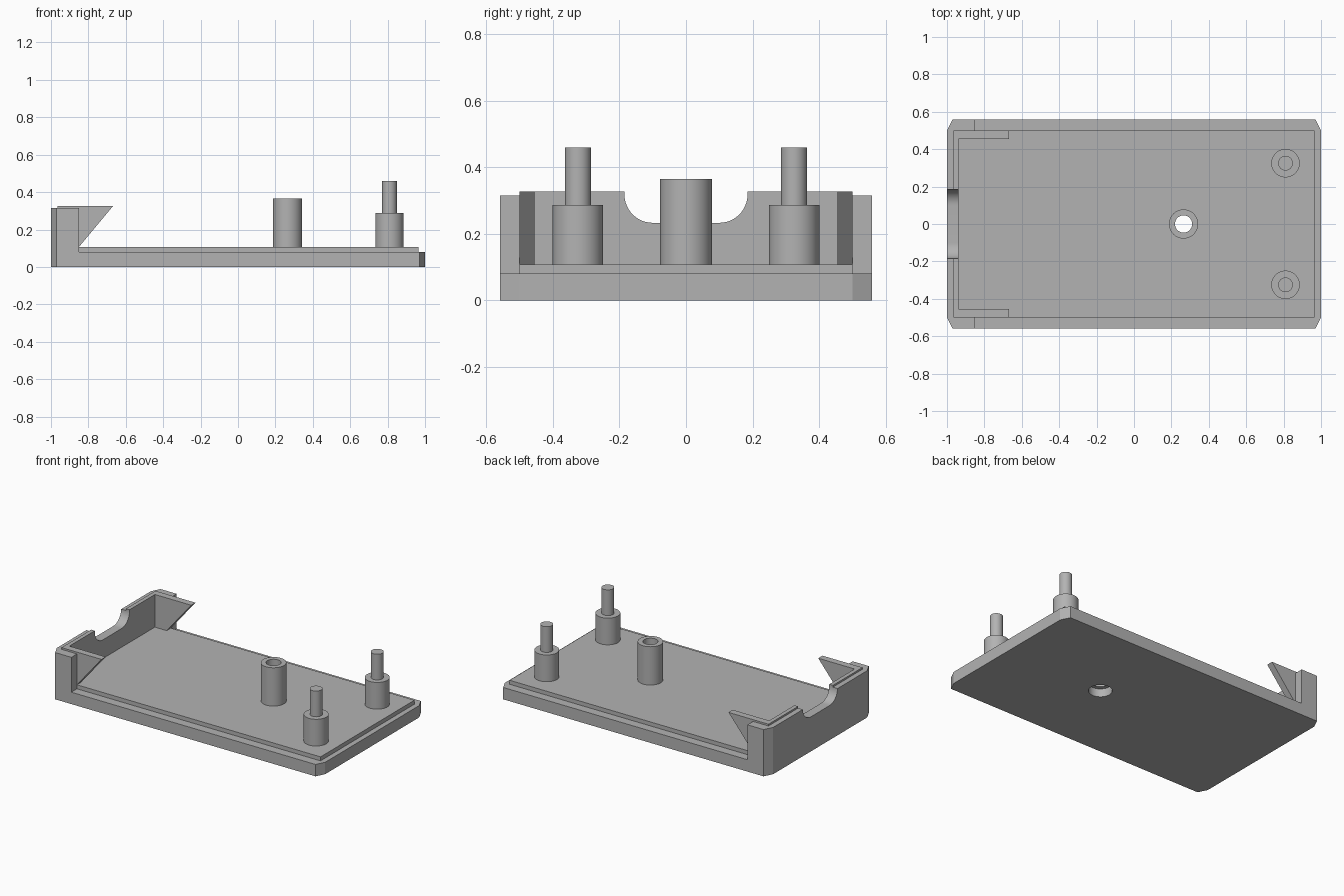
import bpy, math
from mathutils import Vector

cube = bpy.data.objects.get("Cube")
if cube:
    bpy.data.objects.remove(cube, do_unlink=True)

GREY = (0.45, 0.45, 0.45, 1)
mat = bpy.data.materials.new("grey plastic")
mat.use_nodes = True
mat.diffuse_color = GREY
mat.node_tree.nodes["Principled BSDF"].inputs["Base Color"].default_value = GREY


def prism(name, outline, low, high, axis="z"):
    """Extrude a 2D outline along an axis: z takes (x, y), y takes (x, z), x takes (y, z)."""
    place = {"z": lambda a, b, c: (a, b, c),
             "y": lambda a, b, c: (a, c, b),
             "x": lambda a, b, c: (c, a, b)}[axis]
    n = len(outline)
    verts = [place(a, b, c) for c in (low, high) for a, b in outline]
    faces = [tuple(range(n))[::-1], tuple(range(n, 2 * n))]
    faces += [(i, (i + 1) % n, (i + 1) % n + n, i + n) for i in range(n)]
    mesh = bpy.data.meshes.new(name)
    mesh.from_pydata(verts, [], faces)
    if axis == "y":
        mesh.flip_normals()
    mesh.materials.append(mat)
    obj = bpy.data.objects.new(name, mesh)
    bpy.context.collection.objects.link(obj)
    return obj


def circle(x, y, r, n=48):
    return [(x + r * math.cos(2 * math.pi * i / n), y + r * math.sin(2 * math.pi * i / n))
            for i in range(n)]


def rect(x0, x1, y0, y1):
    return [(x0, y0), (x1, y0), (x1, y1), (x0, y1)]


def activate(obj):
    bpy.ops.object.select_all(action="DESELECT")
    obj.select_set(True)
    bpy.context.view_layer.objects.active = obj


def cut(cutter, targets):
    for obj in targets:
        activate(obj)
        mod = obj.modifiers.new("cut", "BOOLEAN")
        mod.operation, mod.solver, mod.object = "DIFFERENCE", "EXACT", cutter
        bpy.ops.object.modifier_apply(modifier=mod.name)
    bpy.data.objects.remove(cutter, do_unlink=True)


def smooth(obj):
    activate(obj)
    bpy.ops.object.shade_smooth_by_angle(angle=math.radians(25))


W, IN_W = 0.56, 0.5         # half widths of the plate and of the raised lip
IN_X, CH_X = 0.965, 0.97    # half length of the lip, start of the corner chamfer
STEP, FLOOR = 0.08, 0.107   # heights of the plate edge and of the floor
WALL, RIM = 0.315, 0.327    # heights of the outer wall and of its inner rim

# Base plate with chamfered corners, and the raised lip on it
base = prism("base_plate", [(-CH_X, -W), (CH_X, -W), (1, -IN_W), (1, IN_W),
                            (CH_X, W), (-CH_X, W), (-1, IN_W), (-1, -IN_W)], 0, STEP)
lip = prism("raised_floor", rect(-IN_X, IN_X, -IN_W, IN_W), STEP, FLOOR)

# Outer end wall that wraps around both corners
half = [(-1, -IN_W), (-CH_X, -W), (-0.85, -W), (-0.85, -IN_W), (-IN_X, -IN_W)]
wall = prism("end_wall", half + [(x, -y) for x, y in reversed(half)], STEP, WALL)

# Inner rim with a slanted hook at each side
rim = prism("inner_rim", rect(-IN_X, -0.938, -0.455, 0.455), FLOOR, RIM)
hook = [(-IN_X, FLOOR), (-0.85, FLOOR), (-0.667, RIM), (-IN_X, RIM)]
prism("right_hook", hook, -IN_W, -0.455, "y")
prism("left_hook", hook, 0.455, IN_W, "y")

# Rounded cable notch through the end wall
R, NOTCH = 0.085, 0.185
arc = [(NOTCH - R + R * math.sin(a), 0.233 + R - R * math.cos(a))
       for a in (math.pi / 2 * i / 12 for i in range(13))]
side = arc + [(NOTCH, 0.5)]
cut(prism("notch_cutter", side + [(-y, z) for y, z in reversed(side)], -1.1, -0.9, "x"),
    [wall, rim])
smooth(wall)
smooth(rim)

# Screw post with a through hole and a counterbore underneath
SX = 0.265
post = prism("screw_post", circle(SX, 0, 0.078), FLOOR, 0.365)
cut(prism("hole_cutter", circle(SX, 0, 0.046), -0.1, 0.5), [base, lip, post])
cut(prism("counterbore_cutter", circle(SX, 0, 0.072), -0.1, 0.055), [base])
smooth(post)
smooth(base)
smooth(lip)

# Stepped locating posts
for label, y in (("right", -0.325), ("left", 0.325)):
    smooth(prism(label + "_post", circle(0.81, y, 0.076), FLOOR, 0.287))
    smooth(prism(label + "_pin", circle(0.81, y, 0.039), 0.287, 0.46))
